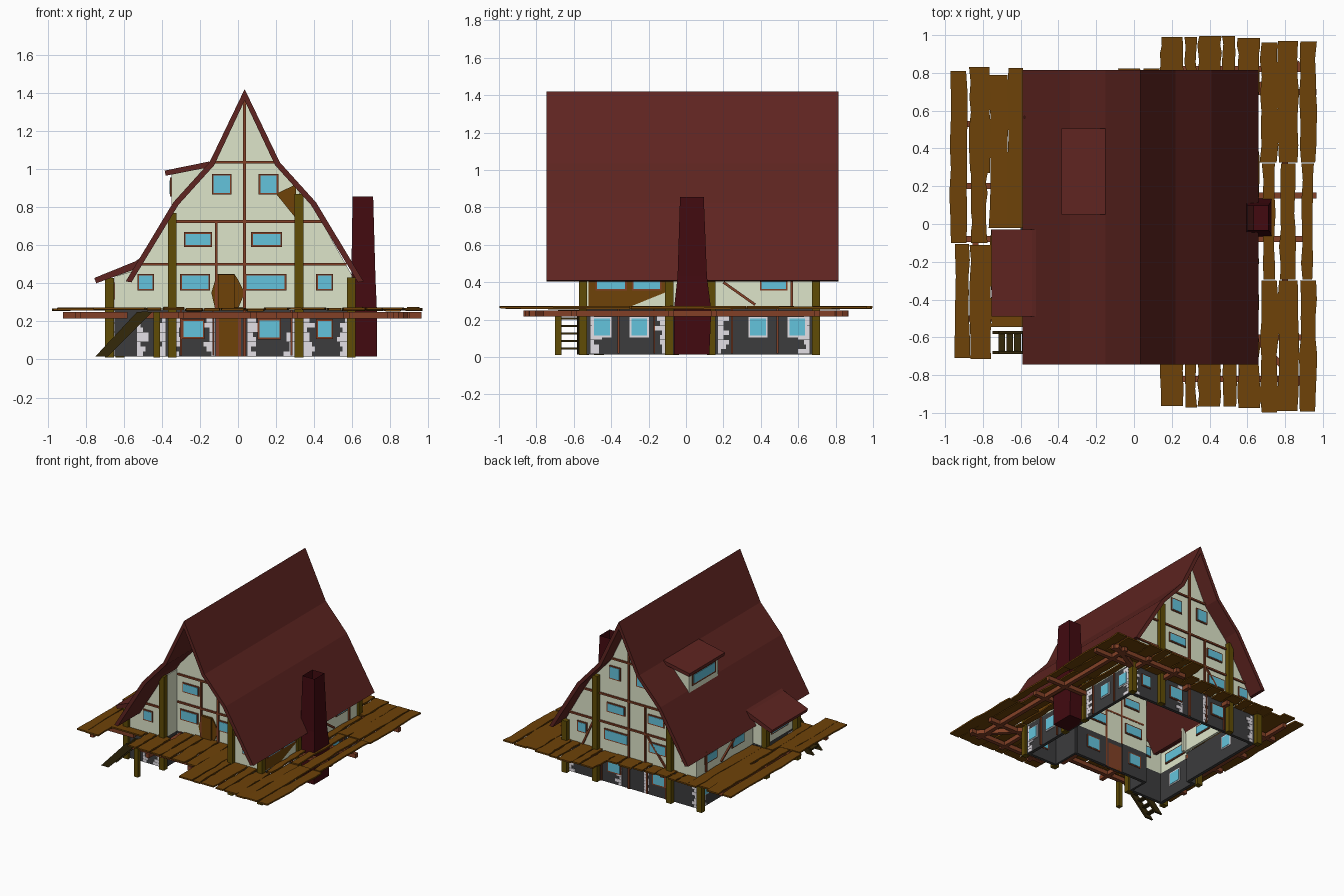
import bpy, bmesh, math, random
from mathutils import Vector

if "Cube" in bpy.data.objects:
    bpy.data.objects.remove(bpy.data.objects["Cube"])
random.seed(4)

def lin(c):
    return tuple((v / 255 / 12.92) if v < 11 else ((v / 255 + .055) / 1.055) ** 2.4 for v in c) + (1,)

COL = dict(roof=(94, 36, 32), plaster=(222, 229, 202), plank=(110, 66, 8), post=(96, 76, 6),
           beam=(130, 64, 38), stone=(60, 60, 61), quoin=(228, 224, 230), glass=(100, 196, 220),
           brick=(66, 10, 16), stair=(52, 40, 10))
MAT = {}
for k, c in COL.items():
    MAT[k] = bpy.data.materials.new(k)
    MAT[k].diffuse_color = lin(c)

parts = {}
def part(name, mat):
    if name not in parts:
        parts[name] = (bmesh.new(), mat)
    return parts[name][0]

def loft(bm, rings):
    """Join rings of equal point count into a solid; return its two end faces."""
    vs = [[bm.verts.new(p) for p in r] for r in rings]
    n = len(vs[0])
    for a, b in zip(vs, vs[1:]):
        for i in range(n):
            bm.faces.new((a[i], a[(i + 1) % n], b[(i + 1) % n], b[i]))
    return bm.faces.new(vs[0][::-1]), bm.faces.new(vs[-1])

def prism(name, mat, pts, axis, a, b):
    """Extrude a 2D outline along y (points x,z) or x (points y,z)."""
    f = (lambda p, t: (p[0], t, p[1])) if axis == 'y' else (lambda p, t: (t, p[0], p[1]))
    loft(part(name, mat), [[f(p, a) for p in pts], [f(p, b) for p in pts]])

def box(name, mat, x0, x1, y0, y1, z0, z1):
    prism(name, mat, [(x0, z0), (x1, z0), (x1, z1), (x0, z1)], 'y', y0, y1)

def bar(name, mat, p, q, w, h):
    """Square timber from p to q."""
    p, q = Vector(p), Vector(q)
    d = (q - p).normalized()
    s = d.cross(Vector((0, 0, 1))).normalized()
    u = s.cross(d)
    loft(part(name, mat), [[c + s * w / 2 * i + u * h / 2 * j
         for i, j in ((-1, -1), (1, -1), (1, 1), (-1, 1))] for c in (p, q)])

# wall planes: normal axis, outer coordinate, outward direction
# F recessed porch wall, Q/T left and right front blocks, B back, R right, L/S upper/lower left, P bay
SIDE = dict(F=('y', -.30, -1), Q=('y', -.46, -1), T=('y', -.53, -1), B=('y', .68, 1), R=('x', .60, 1),
            L=('x', -.57, -1), S=('x', -.60, -1), P=('x', -.65, -1))
def panel(name, mat, side, pts, out=.006, inn=.02):
    ax, c, s = SIDE[side]
    prism(name, mat, pts, ax, c - s * inn, c + s * out)

def front(u):
    return 'Q' if u < -.345 else 'T' if u > .32 else 'F'

def rect(u, z, w, h):
    return [(u - w/2, z - h/2), (u + w/2, z - h/2), (u + w/2, z + h/2), (u - w/2, z + h/2)]

def window(side, u, z, w, h, frame='beam'):
    panel('window_frames_' + frame, frame, side, rect(u, z, w + .018, h + .018), .008, .028)
    panel('window_panes', 'glass', side, rect(u, z, w, h), .011, .031)

def timber(side, p, q, w=.014):
    p, q = Vector(p), Vector(q)
    d = (q - p).normalized() * w / 2
    n = Vector((-d.y, d.x))
    panel('wall_timbers', 'beam', side, [p + n, p - n, q - n, q + n], .012, .022)

def quoins(side, u, right):
    for i in range(9):
        w = random.choice((.018, .03, .045, .06))
        panel('white_stones', 'quoin', side, rect(u + (w if right else -w) / 2, .03 + i * .025, w, .024), .004, .01)

# main roof
half = [(.0, 1.42), (.185, 1.035), (.375, .825), (.625, .41)]
inner = [(.0, 1.36), (.16, 1.02), (.348, .812), (.595, .405)]
CX = .035
outer = [(CX - x, z) for x, z in half[:0:-1]] + [(CX + x, z) for x, z in half]
under = [(CX + x, z) for x, z in inner[::-1]] + [(CX - x, z) for x, z in inner[1:]]
prism('main_roof', 'roof', outer + under, 'y', -.745, .815)

# gable walls: full at the back, recessed centre plus two forward blocks at the front
right = [(.60, .26), (.60, .44), (.39, .81)]
left = [(-.32, .81), (-.53, .45), (-.57, .425), (-.57, .26)]
peak = [(CX + .16, 1.028), (CX, 1.368), (CX - .16, 1.028)]
panel('gable_walls', 'plaster', 'B', right + peak + left, 0)
panel('gable_walls', 'plaster', 'F', [(.33, .26), (.33, .88)] + peak + [(-.32, .81), (-.345, .78), (-.345, .26)], 0)
panel('gable_walls', 'plaster', 'T', right + [(.32, .88), (.32, .26)], 0)
panel('gable_walls', 'plaster', 'Q', [(-.345, .26), (-.345, .78), (-.53, .47), (-.65, .435), (-.65, .26)], 0)
for x, y, top in ((-.355, -.46, .76), (.32, -.53, .87)):
    box('porch_side_walls', 'plaster', x, x + .018, y, -.28, .26, top)
    box('porch_side_stone', 'stone', x, x + .018, y, -.28, .015, .26)
for s, a, top in (('R', -.53, .44), ('L', -.05, .425)):
    panel('side_walls', 'plaster', s, [(a, .26), (.68, .26), (.68, top), (a, top)], 0, .02)

# stone ground floor
for s, a, b in (('Q', -.65, -.345), ('F', -.345, -.12), ('F', .04, .32), ('T', .32, .60), ('B', -.60, .60),
                ('R', -.53, .68), ('P', -.46, -.06), ('S', -.06, .68)):
    panel('stone_walls', 'stone', s, [(a, .015), (b, .015), (b, .26), (a, .26)], 0, .025)
for i, u in enumerate((-.53, -.38, -.34, -.12, .05, .3, .345, .58)):
    quoins(front(u), u, i % 2 == 0)
for s, us in dict(B=(-.58, -.1, .1, .58), R=(-.51, -.11, .17, .66), P=(-.44, -.08), S=(0, .66)).items():
    for i, u in enumerate(us):
        quoins(s, u, i % 2 == 0)

# windows
for w in ((-.085, .92, .085, .09), (.16, .92, .085, .09), (-.21, .63, .13, .06), (.15, .63, .145, .06),
          (-.225, .405, .14, .07), (.145, .405, .2, .07), (-.485, .405, .07, .07), (.455, .405, .07, .07),
          (-.235, .16, .1, .085), (.165, .16, .105, .09), (.455, .16, .07, .085)):
    window(front(w[0]), *w)
    window('B', *w)
for u in (-.45, -.25, .385, .595):
    window('R', u, .16, .085, .09, 'quoin')
    if u > 0:
        window('S', u, .16, .085, .09, 'quoin')
for u, w in ((-.4, .15), (-.21, .14), (.47, .13)):
    window('R', u, .395, w, .06)
for u in (.15, .5):
    window('L', u, .37, .14, .06)

# timber framing
for s in 'FB':
    for z, a, b in ((1.035, -.13, .2), (.725, -.33, .31), (.5, -.33, .31)):
        timber(s, (a, z), (b, z))
    timber(s, (CX, .015), (CX, 1.37), .016)
    timber(s, (-.115, .26), (-.115, .72))
    for u in (-.3, -.13, .28):
        timber(s, (u, .02), (u, .26), .01)
for l, r in (('Q', 'T'), ('B', 'B')):
    timber(l, (-.51, .5), (-.34, .5))
    timber(r, (.32, .5), (.57, .5))
    timber(r, (.32, .725), (.44, .725))
timber('B', (-.3, .27), (-.13, .49))
timber('B', (.45, .27), (.35, .49))
for u in (-.36, -.17, .245, .49):
    timber('R', (u, .02), (u, .26), .01)
for s in 'RL':
    timber(s, (.2, .4), (.37, .28))
    timber(s, (.565, .27), (.565, .43))

# brown wood panels and front doors
panel('upper_door_surround', 'plank', 'F', [(-.12, .265), (.0, .265), (.035, .35), (0, .42), (-.02, .45), (-.11, .45), (-.14, .35)], .008)
panel('upper_door', 'plank', 'F', rect(-.062, .355, .085, .185), .02)
panel('lower_door_wall', 'stone', 'F', [(-.12, .015), (.04, .015), (.04, .26), (-.12, .26)], -.005)
panel('lower_door_frame', 'beam', 'F', rect(-.05, .12, .13, .21), .002)
panel('lower_door', 'plank', 'F', rect(-.05, .115, .1, .2), .006)
panel('gable_brace', 'plank', 'F', [(.2, .87), (.305, .92), (.305, .74)], .01)
panel('side_boarding', 'plank', 'R', [(-.52, .265), (-.31, .265), (-.1, .35), (-.1, .44), (-.52, .44)], .004)

# big posts
for x, y, top in ((-.345, -.47, .77), (.32, -.54, .87), (-.345, .695, .77), (.32, .695, .87),
                  (.595, -.55, .43), (.595, .695, .43), (-.62, .695, .26), (.595, -.09, .43), (.595, .135, .43),
                  (-.675, -.46, .428), (-.675, -.06, .428)):
    box('house_posts', 'post', x - .023, x + .023, y - .022, y + .022, .01, top)
box('deck_post', 'post', -.445, -.41, -.7, -.665, .01, .25)

# side bay with lean-to roof
panel('bay_wall', 'plaster', 'P', [(-.46, .26), (-.06, .26), (-.06, .435), (-.46, .435)], 0)
prism('bay_end', 'plaster', [(-.65, .26), (-.53, .26), (-.53, .48), (-.65, .435)], 'y', -.08, -.06)
box('bay_stone_end', 'stone', -.65, -.58, -.08, -.06, .015, .26)
window('P', -.27, .36, .2, .07)
window('P', -.27, .16, .1, .09, 'quoin')
prism('bay_roof', 'roof', [(-.755, .428), (-.745, .4), (-.53, .478), (-.51, .535), (-.54, .515)], 'y', -.49, -.03)

# dormer
prism('dormer_body', 'plaster', [(-.35, .81), (-.35, .985), (-.17, 1.025), (-.16, 1.01)], 'y', .09, .46)
prism('dormer_roof', 'roof', [(-.385, .992), (-.38, .965), (-.15, 1.01), (-.15, 1.04)], 'y', .05, .505)
box('dormer_frame', 'beam', -.356, -.34, .125, .425, .855, .955)
box('dormer_window', 'glass', -.36, -.34, .14, .41, .87, .94)

# chimney with hollow top
bm = part('chimney', 'brick')
top = loft(bm, [[(x0, y0, z), (x1, y0, z), (x1, y1, z), (x0, y1, z)] for z, x0, x1, y0, y1 in (
    (.015, .585, .73, -.065, .125), (.25, .585, .73, -.065, .135), (.43, .595, .722, -.045, .112), (.855, .602, .71, -.032, .095))])[1]
bmesh.ops.inset_region(bm, faces=[top], thickness=.016)
bmesh.ops.translate(bm, verts=top.verts[:], vec=(0, 0, -.4))

# wavy deck planks
def plank(x0, x1, y0, y1):
    n = 8
    z0, z1 = .265 + random.uniform(-.006, .004), .265 + random.uniform(-.006, .004)
    rings = []
    for i in range(n):
        t = i / (n - 1)
        a, b = x0 + random.uniform(0, .012), x1 - random.uniform(0, .012)
        y, z = y0 + (y1 - y0) * t, z0 + (z1 - z0) * t
        rings.append([(a, y, z - .006), (b, y, z - .006), (b, y, z + .006), (a, y, z + .006)])
    loft(part('deck_planks', 'plank'), rings)

for x0, x1 in ((.665, .765), (.757, .875), (.873, .97)):                # right side
    j = random.uniform(-.02, 0)
    plank(x0, x1, -.98 + j * .9, -.3)
    plank(x0 + .01, x1 - .015, -.295, .32)
    plank(x0, x1, .325, .98 + j)
plank(.605, .665, -.51, -.07)
plank(.605, .665, .14, .66)
for x0, x1 in ((.135, .268), (.265, .335), (.335, .467), (.465, .545), (.545, .67)):   # front and back right
    plank(x0, x1, -.975 + random.uniform(0, .012), -.30 if x1 < .34 else -.53)
    plank(x0, x1, .68, .985 + random.uniform(0, .012))
x = -.59
for w in (.11, .08, .12, .1, .09, .13, .1):                              # front and back left
    if x > -.49:
        plank(x, x + w, -.735, -.30 if x > -.345 else -.46)
    plank(x, x + w, .68, .815 + random.uniform(-.01, .01))
    x += w
for a in ((-.98, -.88, -.1, .81), (-.955, -.865, -.71, -.105), (-.875, -.755, .27, .83), (-.865, -.775, -.1, .27),
          (-.873, -.75, -.715, -.11), (-.77, -.66, -.02, .79), (-.675, -.575, -.02, .825), (-.765, -.69, -.49, -.03),
          (-.76, -.48, -.545, -.47)):
    plank(*a)

# deck joists
def joist(*p):
    bar('deck_joists', 'beam', (p[0], p[1], .233), (p[2], p[3], .233), .032, .034)
for y in (-.6, -.08, .15, .7):
    joist(.58, y, .965 if y > 0 else .9, y)
for y in (-.5, -.08, .2, .53):
    joist(-.58, y, -.92, y)
for x in (-.3, .08, .3, .57):
    end = .87 if x > .2 else .74
    joist(x, -.53 if x > .5 else -.3, x, -end)
    joist(x, .68, x, end)
for a in ((.57, -.53, .88, -.85), (.57, .68, .88, .85), (-.6, .68, -.86, .4), (.2, -.82, .9, -.82),
          (.2, .82, .9, .82), (.8, -.86, .8, .86), (-.84, -.68, -.84, .75), (-.5, -.66, .2, -.66)):
    joist(*a)

# side stairs
for y in (-.68, -.575):
    prism('stair_rails', 'stair', [(-.75, .015), (-.685, .015), (-.45, .25), (-.53, .25)], 'y', y - .008, y + .008)
for i in range(6):
    x, z = -.70 + i * .042, .04 + i * .04
    box('stair_treads', 'stair', x - .018, x + .018, -.685, -.57, z, z + .012)

# turn the collected meshes into objects
for name, (bm, mat) in parts.items():
    bmesh.ops.recalc_face_normals(bm, faces=bm.faces)
    me = bpy.data.meshes.new(name)
    bm.to_mesh(me)
    bm.free()
    me.materials.append(MAT[mat])
    bpy.context.scene.collection.objects.link(bpy.data.objects.new(name, me))

for m in bpy.data.materials:
    if m.users and not m.is_grease_pencil:
        m.use_nodes = True
        m.node_tree.nodes["Principled BSDF"].inputs["Base Color"].default_value = m.diffuse_color
